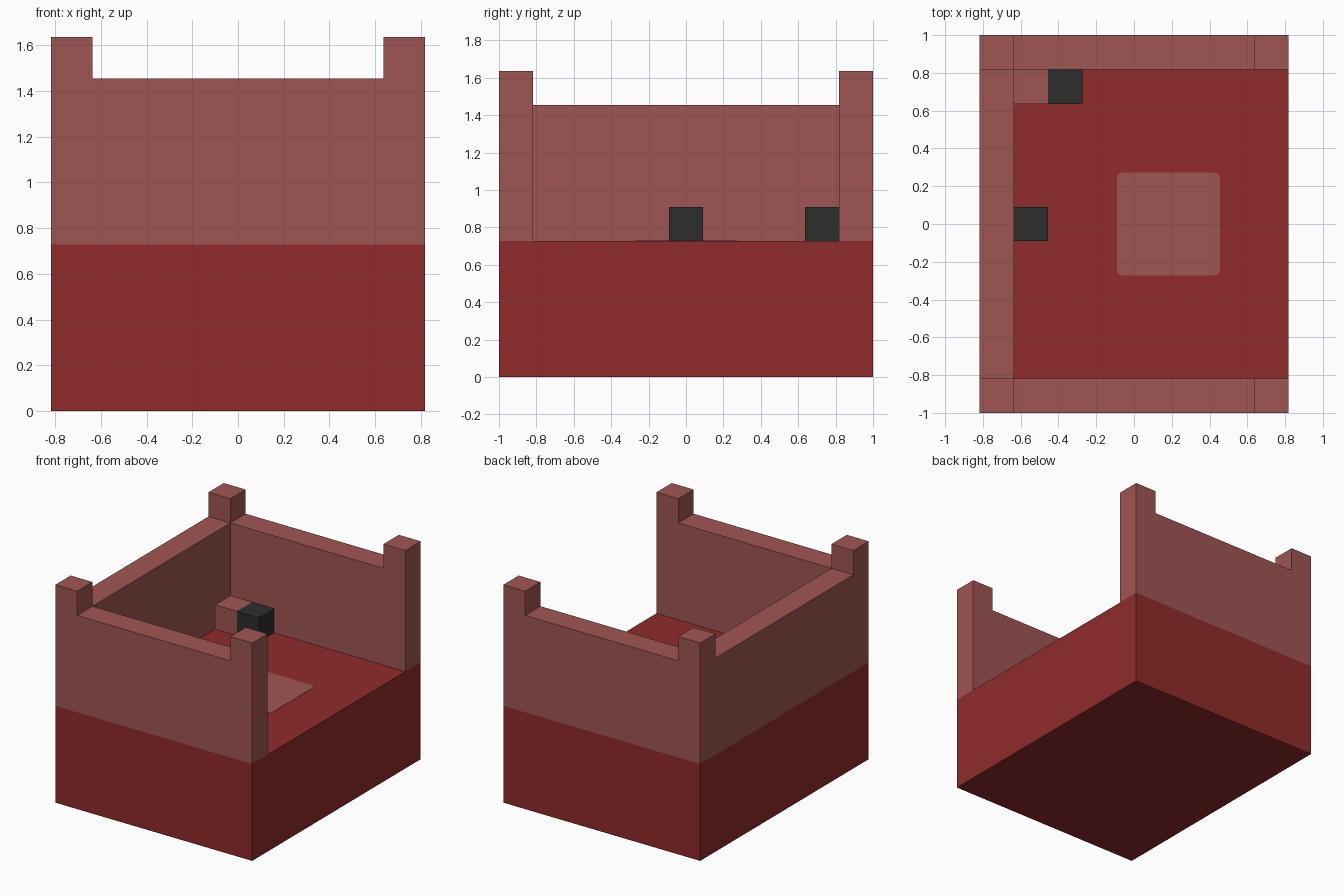
import bpy
import bmesh
import math

cube = bpy.data.objects.get("Cube")
if cube:
    bpy.data.objects.remove(cube, do_unlink=True)

U = 2 / 11            # block unit
HX, HY = 4.5 * U, 1   # half width and half length
FLOOR = 4 * U
WALL_TOP = 8 * U
POST_TOP = 9 * U


def material(name, r, g, b):
    m = bpy.data.materials.new(name)
    m.use_nodes = True
    m.diffuse_color = (r, g, b, 1)
    m.node_tree.nodes["Principled BSDF"].inputs["Base Color"].default_value = (r, g, b, 1)
    return m


red = material("deep red", 0.279, 0.024, 0.024)
brick = material("dusty brick", 0.347, 0.093, 0.084)
dark = material("charcoal", 0.027, 0.027, 0.027)


def prism(name, points, offset, mat):
    """Extrude a closed outline of 3D points along an offset."""
    bm = bmesh.new()
    face = bm.faces.new([bm.verts.new(p) for p in points])
    new = bmesh.ops.extrude_face_region(bm, geom=[face])["geom"]
    verts = [v for v in new if isinstance(v, bmesh.types.BMVert)]
    bmesh.ops.translate(bm, verts=verts, vec=offset)
    bmesh.ops.recalc_face_normals(bm, faces=bm.faces)
    mesh = bpy.data.meshes.new(name)
    bm.to_mesh(mesh)
    bm.free()
    mesh.materials.append(mat)
    obj = bpy.data.objects.new(name, mesh)
    bpy.context.collection.objects.link(obj)
    return obj


def box(name, x, y, z, size, mat):
    """Box from its lowest corner and its size."""
    w, d, h = size
    outline = [(x, y, z), (x + w, y, z), (x + w, y + d, z), (x, y + d, z)]
    return prism(name, outline, (0, 0, h), mat)


# Solid base
box("base", -HX, -HY, 0, (2 * HX, 2 * HY, FLOOR), red)

# Front and back walls, each with a raised post at both ends
half = [(HX, FLOOR), (HX, POST_TOP), (HX - U, POST_TOP), (HX - U, WALL_TOP)]
profile = half + [(-x, z) for x, z in reversed(half)]
for name, y in (("front_wall", -HY), ("back_wall", HY - U)):
    prism(name, [(x, y, z) for x, z in profile], (0, U, 0), brick)

# Side wall; the opposite side stays open
box("side_wall", -HX, -HY + U, FLOOR, (U, 2 * (HY - U), WALL_TOP - FLOOR), brick)

# Small blocks standing on the floor
block = (U, U, U)
box("corner_block", -HX + U, HY - 2 * U, FLOOR, block, brick)
box("back_dark_block", -HX + 2 * U, HY - 2 * U, FLOOR, block, dark)
box("side_dark_block", -HX + U, -U / 2, FLOOR, block, dark)

# Rounded floor panel
radius, inner = 0.03, 1.5 * U - 0.03
outline = []
for corner, (sx, sy) in enumerate([(1, 1), (-1, 1), (-1, -1), (1, -1)]):
    for step in range(5):
        a = math.pi / 2 * (corner + step / 4)
        outline.append((U + sx * inner + radius * math.cos(a),
                        sy * inner + radius * math.sin(a), FLOOR))
prism("floor_panel", outline, (0, 0, 0.002), brick)
